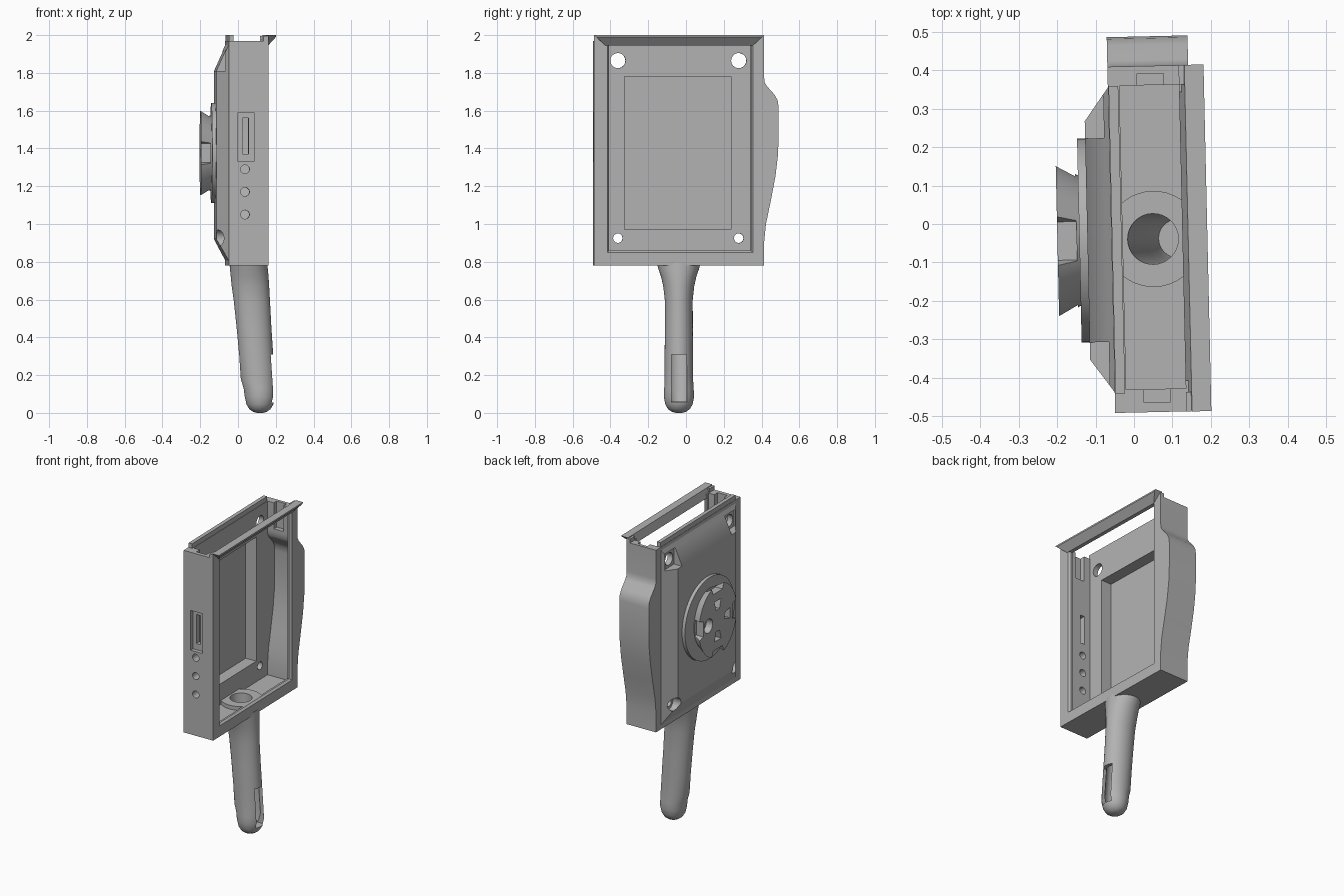
import bpy, bmesh, math
from mathutils import Vector

cube = bpy.data.objects.get("Cube")
if cube:
    bpy.data.objects.remove(cube, do_unlink=True)

grey = bpy.data.materials.new("plain grey")
grey.use_nodes = True
grey.diffuse_color = (0.45, 0.45, 0.45, 1)
grey.node_tree.nodes["Principled BSDF"].inputs["Base Color"].default_value = (0.45, 0.45, 0.45, 1)
parts = []


def loft(name, rings):
    """Closed solid through matching rings of points."""
    bm = bmesh.new()
    loops = [[bm.verts.new(p) for p in ring] for ring in rings]
    n = len(loops[0])
    for a, b in zip(loops, loops[1:]):
        for i in range(n):
            j = (i + 1) % n
            bm.faces.new((a[i], a[j], b[j], b[i]))
    bm.faces.new(loops[0])
    bm.faces.new(loops[-1])
    bmesh.ops.recalc_face_normals(bm, faces=bm.faces)
    mesh = bpy.data.meshes.new(name)
    bm.to_mesh(mesh)
    bm.free()
    mesh.materials.append(grey)
    obj = bpy.data.objects.new(name, mesh)
    bpy.context.collection.objects.link(obj)
    return obj


def prism(pts, x0, x1, name="cutter"):
    return loft(name, [[(x, y, z) for y, z in pts] for x in (x0, x1)])


def rect(y0, y1, z0, z1):
    return [(y0, z0), (y1, z0), (y1, z1), (y0, z1)]


def box(x0, x1, y0, y1, z0, z1, name="cutter"):
    return prism(rect(y0, y1, z0, z1), x0, x1, name)


def frustum(a, xa, b, xb, name="cutter"):
    return loft(name, [[(xa, y, z) for y, z in rect(*a)], [(xb, y, z) for y, z in rect(*b)]])


def rod(axis, start, end, r0, r1=None, name="cutter", squash=1, n=40):
    """Round bar along the x, y or z axis."""
    k = "xyz".index(axis)
    rings = []
    for c, r in ((start, r0), (end, r1 or r0)):
        ring = []
        for i in range(n):
            t = 2 * math.pi * i / n
            p = Vector(c)
            p[(k + 1) % 3] += r * squash * math.cos(t)
            p[(k + 2) % 3] += r * math.sin(t)
            ring.append(p)
        rings.append(ring)
    return loft(name, rings)


def cut(obj, cutters, operation="DIFFERENCE"):
    for c in cutters:
        c.hide_render = True
        mod = obj.modifiers.new("cut", "BOOLEAN")
        mod.operation, mod.solver, mod.object = operation, "EXACT", c
        bpy.context.view_layer.update()
        dg = bpy.context.evaluated_depsgraph_get()
        mesh = bpy.data.meshes.new_from_object(obj.evaluated_get(dg))
        obj.modifiers.clear()
        obj.data = mesh
        bpy.data.objects.remove(c, do_unlink=True)


def done(obj):
    parts.append(obj)
    return obj


# Shared layout
MID = -0.04
SCREWS = [(y, z) for y in (-0.36, 0.28) for z in (0.925, 1.865)]
GRIP = [(0.41, 0.9), (0.42, 1.0), (0.445, 1.12), (0.47, 1.25), (0.483, 1.36), (0.487, 1.45),
        (0.487, 1.62), (0.482, 1.655), (0.465, 1.685), (0.425, 1.73), (0.413, 1.75), (0.41, 1.78)]


def pocket():
    return box(-0.105, 0.0, -0.325, 0.24, 0.97, 1.78)


def screw_holes():
    return [rod("x", (-0.3, y, z), (0, y, z), 0.04 if z > 1 else 0.025) for y, z in SCREWS]


def bore():
    """Tapered hollow through the handle and the case floor."""
    path = [(0.06, 0.113, 0.05), (0.12, 0.113, 0.062), (0.4, 0.09, 0.064), (0.7, 0.062, 0.066), (0.9, 0.045, 0.066)]
    return loft("cutter", [[(cx + r * math.cos(i * math.pi / 16), MID + r * math.sin(i * math.pi / 16), z)
                            for i in range(32)] for z, cx, r in path])


# Case shell with the side grip, open at the top and the display side
case = done(prism([(-0.49, 0.78), (0.41, 0.78)] + GRIP + [(0.41, 1.97), (-0.49, 1.97)], -0.06, 0.15, "case"))
inner = [(-0.43, 0.835), (0.36, 0.835)] + [(y - 0.05, z) for y, z in GRIP] + [(0.36, 2.1), (-0.43, 2.1)]
cut(case, [prism(inner, -0.03, 0.125),
           box(0.1, 0.2, -0.41, 0.34, 0.86, 2.1),
           frustum((-0.41, 0.34, 0.86, 2.1), 0.137, (-0.428, 0.358, 0.842, 2.1), 0.16),
           pocket(), bore()] + screw_holes())

# Card slot, button holes and guide slots in the case
cut(case, [box(-0.01, 0.074, -0.5, -0.465, 1.33, 1.59),
           box(0.014, 0.044, -0.5, -0.4, 1.37, 1.56)])
cut(case, [rod("y", (0.026, -0.5, z), (0.026, -0.4, z), 0.023) for z in (1.05, 1.17, 1.29)])
cut(case, [box(0.015, 0.085, y, y + 0.035, 1.8, 2.1) for y in (-0.465, 0.355)])

# Slanted bar across the top of the display opening, mitred at its ends
bar_profile = [(0.125, 1.945), (0.15, 1.945), (0.19, 1.99), (0.19, 2.0), (0.14, 2.0)]
done(loft("top_bar", [[(x, (-0.43 - (z - 1.945) * 1.1) if s else (0.35 + (z - 1.945) * 1.1), z)
                       for x, z in bar_profile] for s in (0, 1)]))
for name, y in (("bar_end_front", -0.49), ("bar_end_back", 0.36)):
    done(box(0.125, 0.15, y, y + 0.05, 1.93, 1.995, name))
done(box(-0.058, -0.033, -0.44, 0.36, 1.95, 2.0, "rear_lip"))

# Domed rear panel with corner recesses
panel = done(frustum((-0.45, 0.37, 0.79, 1.97), -0.05, (-0.35, 0.27, 0.92, 1.81), -0.122, "rear_panel"))
recesses = [box(-0.3, -0.065, y - 0.055, y + 0.055, z - 0.055, z + 0.055) if z > 1
            else rod("x", (-0.3, y, z), (-0.065, y, z), 0.043) for y, z in SCREWS]
cut(panel, [pocket()] + recesses + screw_holes())

# Collar where the handle enters the case
collar = done(rod("z", (0.05, MID, 0.825), (0.05, MID, 0.86), 0.125, name="handle_collar"))
cut(collar, [box(-0.04, 0.13, -0.3, 0.3, 0.7, 1)], "INTERSECT")
cut(collar, [bore()])

# Round mounting flange and slotted bayonet plate on the rear
DISC = 1.375
done(rod("x", (-0.115, MID, DISC), (-0.143, MID, DISC), 0.265, name="mount_flange", n=64))
plate = done(rod("x", (-0.14, MID, DISC), (-0.2, MID, DISC), 0.195, 0.235, "mount_plate", 0.86, 64))
slots = []
for i in range(4):
    a = i * math.pi / 2
    u, v = (math.cos(a), math.sin(a)), (-math.sin(a), math.cos(a))

    def radial(shape, depth):
        return prism([(MID + r * u[0] + t * v[0], DISC + r * u[1] + t * v[1]) for r, t in shape], -0.3, depth)
    edge = 0.185 if i % 2 else 0.155
    slots.append(radial([(edge, -0.05), (0.3, -0.09), (0.3, 0.09), (edge, 0.05)], -0.15))
    slots.append(radial([(0.07, -0.018), (0.13, -0.035), (0.13, 0.035), (0.07, 0.018)], -0.155))
slots.append(rod("x", (-0.3, 0.06, DISC), (-0.155, 0.06, DISC), 0.045))
cut(plate, slots)

# Curved handle, flared at the top, hollow, with a hatch opening near the end
spine = [(0.0, 0.115, 0.015, 0.015), (0.005, 0.115, 0.035, 0.036), (0.02, 0.115, 0.056, 0.058),
         (0.045, 0.115, 0.071, 0.072), (0.085, 0.115, 0.08, 0.08), (0.13, 0.112, 0.083, 0.078),
         (0.18, 0.104, 0.09, 0.075), (0.3, 0.096, 0.09, 0.075), (0.45, 0.084, 0.092, 0.074),
         (0.6, 0.072, 0.096, 0.074), (0.67, 0.065, 0.099, 0.082), (0.72, 0.061, 0.1, 0.093),
         (0.76, 0.057, 0.1, 0.107), (0.8, 0.053, 0.1, 0.118)]
handle = done(loft("handle", [[(cx + rx * math.cos(i * math.pi / 20), MID + ry * math.sin(i * math.pi / 20), z)
                               for i in range(40)] for z, cx, rx, ry in spine]))
cut(handle, [bore(), box(0.13, 0.3, -0.08, 0.0, 0.055, 0.31)])

# Slight turn of the whole body and clean shading
for obj in parts:
    obj.rotation_euler.z = math.radians(1.3)
    bpy.ops.object.select_all(action="DESELECT")
    obj.select_set(True)
    bpy.context.view_layer.objects.active = obj
    bpy.ops.object.shade_smooth_by_angle(angle=math.radians(30))
